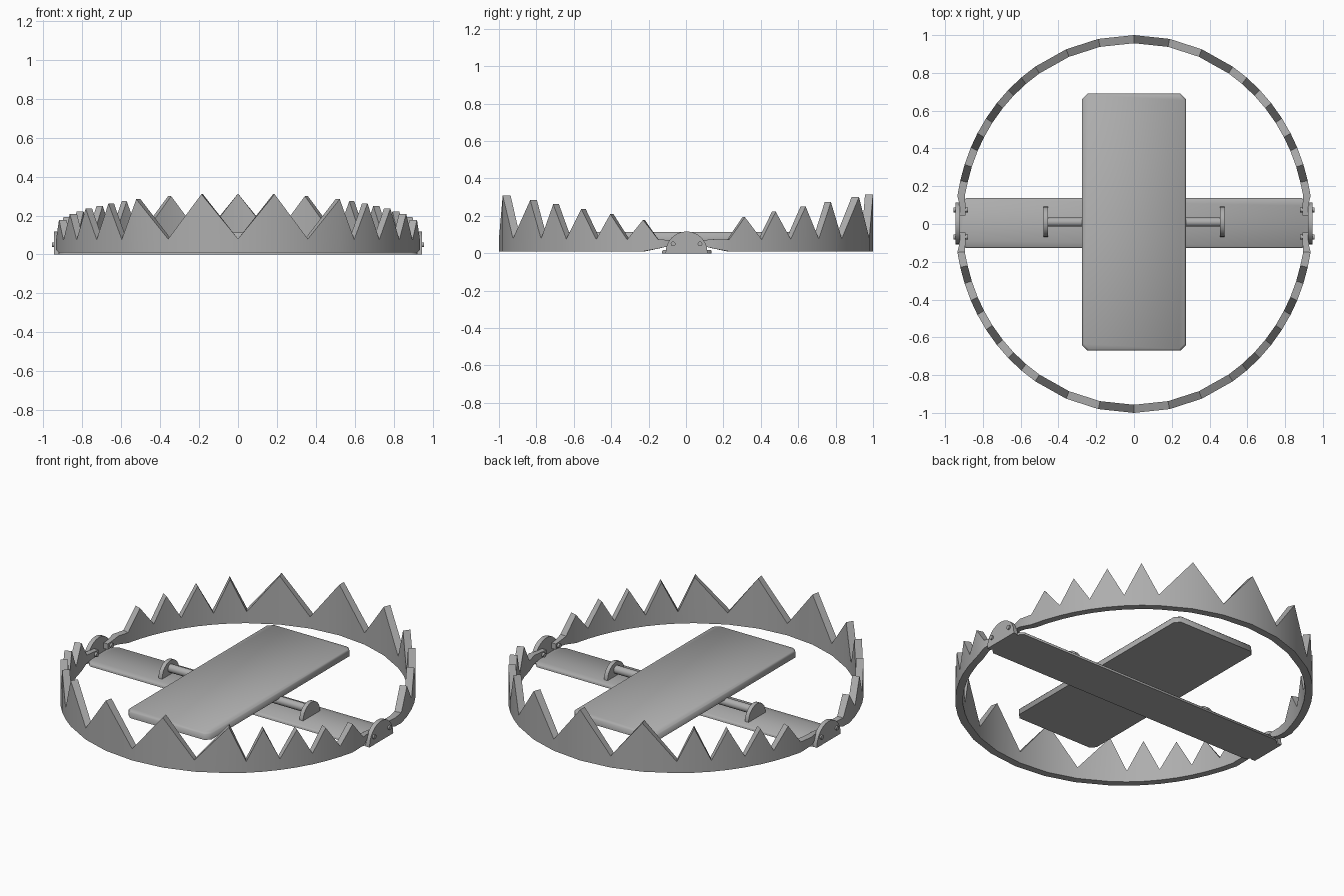
import bpy, bmesh, math

if "Cube" in bpy.data.objects:
    bpy.data.objects.remove(bpy.data.objects["Cube"])

steel = bpy.data.materials.new("steel_grey")
steel.diffuse_color = (0.42, 0.42, 0.42, 1)
steel.use_nodes = True
steel.node_tree.nodes["Principled BSDF"].inputs["Base Color"].default_value = steel.diffuse_color


def finish(name, bm, angle=40):
    bmesh.ops.recalc_face_normals(bm, faces=bm.faces)
    me = bpy.data.meshes.new(name)
    bm.to_mesh(me)
    bm.free()
    me.materials.append(steel)
    ob = bpy.data.objects.new(name, me)
    bpy.context.collection.objects.link(ob)
    bpy.ops.object.select_all(action='DESELECT')
    ob.select_set(True)
    bpy.context.view_layer.objects.active = ob
    bpy.ops.object.shade_smooth_by_angle(angle=math.radians(angle))
    return ob


def loft(name, rings, angle=40):
    """Skin a list of equal-length closed rings and cap both ends."""
    bm = bmesh.new()
    vs = [[bm.verts.new(p) for p in r] for r in rings]
    n = len(vs[0])
    for a, b in zip(vs, vs[1:]):
        for i in range(n):
            j = (i + 1) % n
            bm.faces.new((a[i], a[j], b[j], b[i]))
    bm.faces.new(vs[0])
    bm.faces.new(vs[-1])
    return finish(name, bm, angle)


def chamfered(hx, hy, c, cy, z):
    """Rectangle outline with cut corners."""
    return [(x, y + cy, z) for x, y in (
        (-hx + c, -hy), (hx - c, -hy), (hx, -hy + c), (hx, hy - c),
        (hx - c, hy), (-hx + c, hy), (-hx, hy - c), (-hx, -hy + c))]


def slab(name, hx, hy, c, cy, z0, z1, bevel):
    loft(name, [chamfered(hx, hy, c, cy, z0),
                chamfered(hx, hy, c, cy, z1 - bevel),
                chamfered(hx - bevel, hy - bevel, c, cy, z1)], 60)


def half_disc(name, x0, x1, cy, r, z0, top):
    """Upright round-topped tab lying across x."""
    foot = top - r
    prof = [(cy + r, z0)]
    prof += [(cy + r * math.cos(math.pi * k / 12), foot + r * math.sin(math.pi * k / 12))
             for k in range(13)]
    prof.append((cy - r, z0))
    loft(name, [[(x, y, z) for y, z in prof] for x in (x0, x1)], 30)


def rod(name, x0, x1, y, z, r, n=16):
    loft(name, [[(x, y + r * math.cos(2 * math.pi * k / n),
                  z + r * math.sin(2 * math.pi * k / n)) for k in range(n)]
                for x in (x0, x1)])


# Toothed jaws: stations run from the middle of the jaw to its hinge end
STATIONS = (1.0, 0.98, 0.925, 0.833, 0.775, 0.71, 0.64, 0.56, 0.48, 0.405, 0.315, 0.23)


def jaw(name, side, peak_parity):
    half = []
    for i, y in enumerate(STATIONS):
        s = math.sqrt(1 - y * y)
        top = 0.138 + 0.175 * y if i % 2 == peak_parity else 0.07 + 0.01 * y
        half.append((0.945 * s, y, 0.905 * s, y * 0.957, 0.01, top))
    # plain narrow strap that runs inside the hinge ear
    half.append((0.935, 0.15, 0.896, 0.148, 0.025, 0.075))
    half.append((0.926, 0.11, 0.893, 0.11, 0.034, 0.072))
    half.append((0.921, 0.045, 0.892, 0.045, 0.034, 0.068))
    full = [(-a, b, -c, d, e, f) for a, b, c, d, e, f in reversed(half[1:])] + half
    loft(name, [[(ox, side * oy, z0), (ix, side * iy, z0),
                 (ix, side * iy, z1), (ox, side * oy, z1)]
                for ox, oy, ix, iy, z0, z1 in full], 35)


jaw("front_jaw", -1, 1)
jaw("back_jaw", 1, 0)

# Base bar and pressure plate
slab("base_bar", 0.925, 0.132, 0.035, 0.005, 0.0, 0.018, 0.006)
slab("pressure_plate", 0.274, 0.68, 0.028, 0.01, 0.072, 0.113, 0.008)

# Plate axle
rod("axle", -0.46, 0.46, 0.01, 0.055, 0.024)

for s, label in ((-1, "left"), (1, "right")):
    # Hinge ears and axle tabs
    half_disc(label + "_hinge_ear", s * 0.92, s * 0.946, 0.003, 0.112, 0.0, 0.117)
    half_disc(label + "_axle_tab", s * 0.454, s * 0.478, 0.012, 0.08, 0.01, 0.1)
    # Hinge pins
    for t, where in ((-1, "front"), (1, "back")):
        rod(f"{label}_{where}_hinge_pin", s * 0.88, s * 0.955, t * 0.072 + 0.003, 0.05, 0.013, 10)
